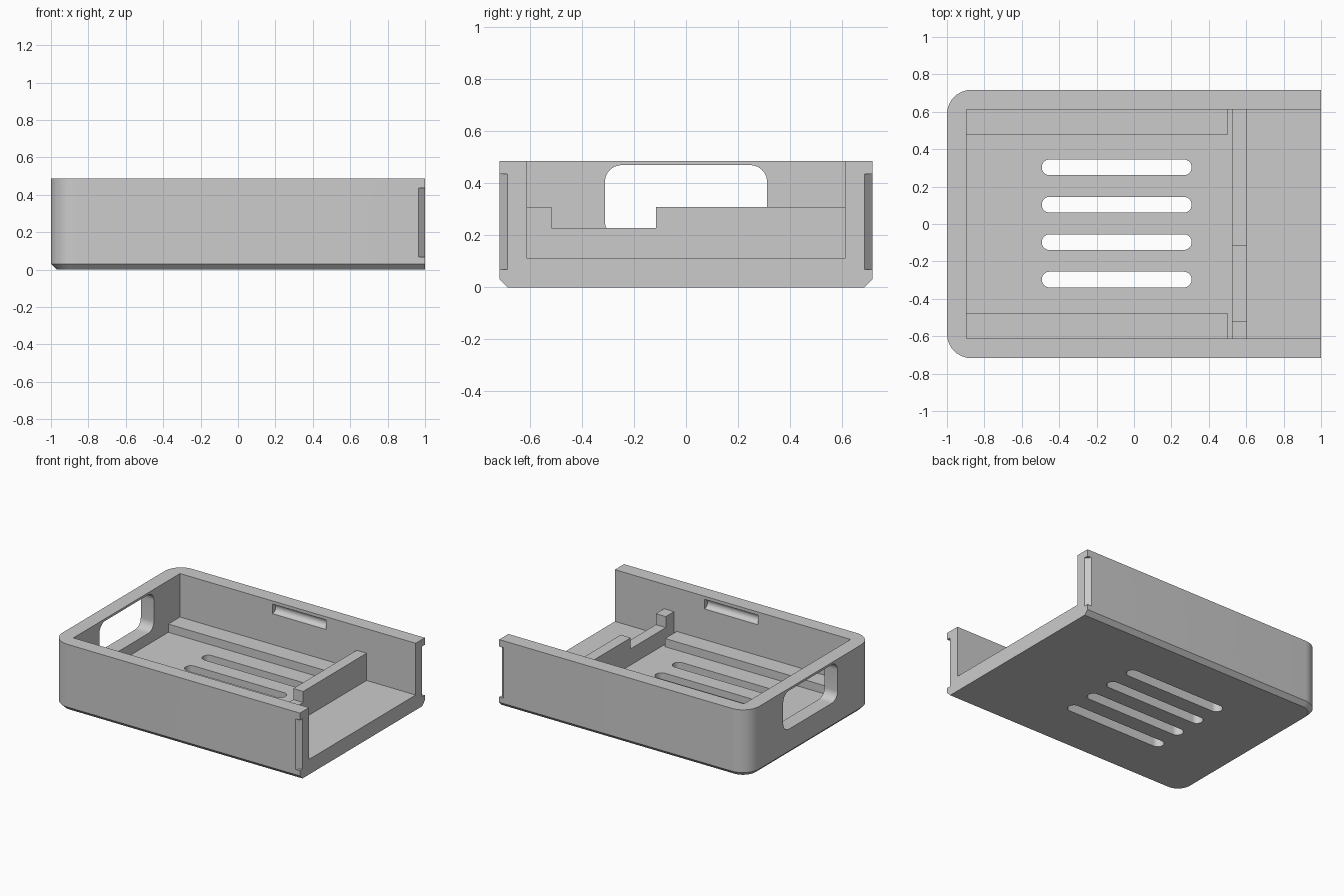
import bpy
import bmesh
from math import cos, sin, pi, radians

cube = bpy.data.objects.get("Cube")
if cube:
    bpy.data.objects.remove(cube, do_unlink=True)

HALF_Y, HEIGHT, RADIUS, CHAMFER = 0.717, 0.486, 0.13, 0.03
INNER_X, INNER_Y, FLOOR = -0.895, 0.612, 0.11

grey = bpy.data.materials.new("grey plastic")
grey.use_nodes = True
grey.diffuse_color = (0.6, 0.6, 0.6, 1)
grey.node_tree.nodes["Principled BSDF"].inputs["Base Color"].default_value = (0.6, 0.6, 0.6, 1)


def arc(cx, cy, r, start, end, steps=10):
    angles = [radians(start + (end - start) * i / steps) for i in range(steps + 1)]
    return [(cx + r * cos(a), cy + r * sin(a)) for a in angles]


def rounded_rect(x0, x1, y0, y1, r):
    return (arc(x1 - r, y0 + r, r, -90, 0) + arc(x1 - r, y1 - r, r, 0, 90)
            + arc(x0 + r, y1 - r, r, 90, 180) + arc(x0 + r, y0 + r, r, 180, 270))


def loft(name, rings):
    """Skin a stack of matching 3D rings and cap both ends."""
    bm = bmesh.new()
    loops = [[bm.verts.new(p) for p in ring] for ring in rings]
    n = len(loops[0])
    for a, b in zip(loops, loops[1:]):
        for i in range(n):
            j = (i + 1) % n
            bm.faces.new((a[i], a[j], b[j], b[i]))
    bm.faces.new(loops[0][::-1])
    bm.faces.new(loops[-1])
    bmesh.ops.remove_doubles(bm, verts=bm.verts, dist=1e-5)
    bmesh.ops.recalc_face_normals(bm, faces=bm.faces)
    mesh = bpy.data.meshes.new(name)
    bm.to_mesh(mesh)
    bm.free()
    mesh.materials.append(grey)
    obj = bpy.data.objects.new(name, mesh)
    bpy.context.collection.objects.link(obj)
    return obj


def prism_x(name, profile, x0, x1):
    return loft(name, [[(x, y, z) for y, z in profile] for x in (x0, x1)])


def prism_z(name, profile, z0, z1):
    return loft(name, [[(x, y, z) for x, y in profile] for z in (z0, z1)])


def box(name, x0, x1, y0, y1, z0, z1):
    return prism_z(name, [(x0, y0), (x1, y0), (x1, y1), (x0, y1)], z0, z1)


def tray_outline(inset, z):
    y, r, cx = HALF_Y - inset, RADIUS - inset, RADIUS - 1
    pts = [(1, -y), (1, y)]
    pts += arc(cx, HALF_Y - RADIUS, r, 90, 180) + arc(cx, RADIUS - HALF_Y, r, 180, 270)
    return [(px, py, z) for px, py in pts]


# Tray body: rounded rear corners, chamfered lower edge
tray = loft("tray", [tray_outline(CHAMFER, 0), tray_outline(0, CHAMFER), tray_outline(0, HEIGHT)])

# Cavity, open at the top and at one end
cutters = [box("cavity_cutter", INNER_X, 1.2, -INNER_Y, INNER_Y, FLOOR, 0.7)]

# Window in the end wall
cutters.append(prism_x("window_cutter", rounded_rect(-0.312, 0.312, 0.19, 0.47, 0.065), -1.2, -0.8))

# Floor vents
for y in (-0.297, -0.097, 0.103, 0.303):
    cutters.append(prism_z("vent_cutter", rounded_rect(-0.493, 0.308, y - 0.042, y + 0.042, 0.0415), -0.1, 0.15))

for side in (-1, 1):
    # Rounded latch grooves in the inner walls
    groove = arc(side * INNER_Y, 0.428, 0.035, 0, 345, 23)
    cutters.append(prism_x("latch_groove_cutter", groove, -0.15, 0.28))
    # Bevelled recesses at the outer open-end corners
    wedge = [(0.965, side * HALF_Y), (1.0, side * 0.686), (1.1, side * 0.597),
             (1.1, side * 0.85), (0.965, side * 0.85)]
    cutters.append(prism_z("corner_recess_cutter", wedge, 0.068, 0.435))

for cutter in cutters:
    cutter.hide_render = True
    cut = tray.modifiers.new(cutter.name, 'BOOLEAN')
    cut.operation = 'DIFFERENCE'
    cut.solver = 'EXACT'
    cut.object = cutter

bpy.context.view_layer.objects.active = tray
tray.select_set(True)
for mod in list(tray.modifiers):
    bpy.ops.object.modifier_apply(modifier=mod.name)
for cutter in cutters:
    bpy.data.objects.remove(cutter, do_unlink=True)
bpy.ops.object.shade_smooth_by_angle(angle=radians(25))

# Notched divider across the floor
low, top, base, edge = 0.228, 0.308, FLOOR - 0.005, INNER_Y + 0.005
prism_x("divider", [(-edge, base), (edge, base), (edge, top), (-0.115, top),
                    (-0.115, low), (-0.518, low), (-0.518, top), (-edge, top)], 0.525, 0.605)

# Support ledges along both side walls
for side, label in ((-1, "right"), (1, "left")):
    y0, y1 = sorted((side * 0.478, side * edge))
    box(label + "_ledge", INNER_X - 0.005, 0.503, y0, y1, base, 0.17)
